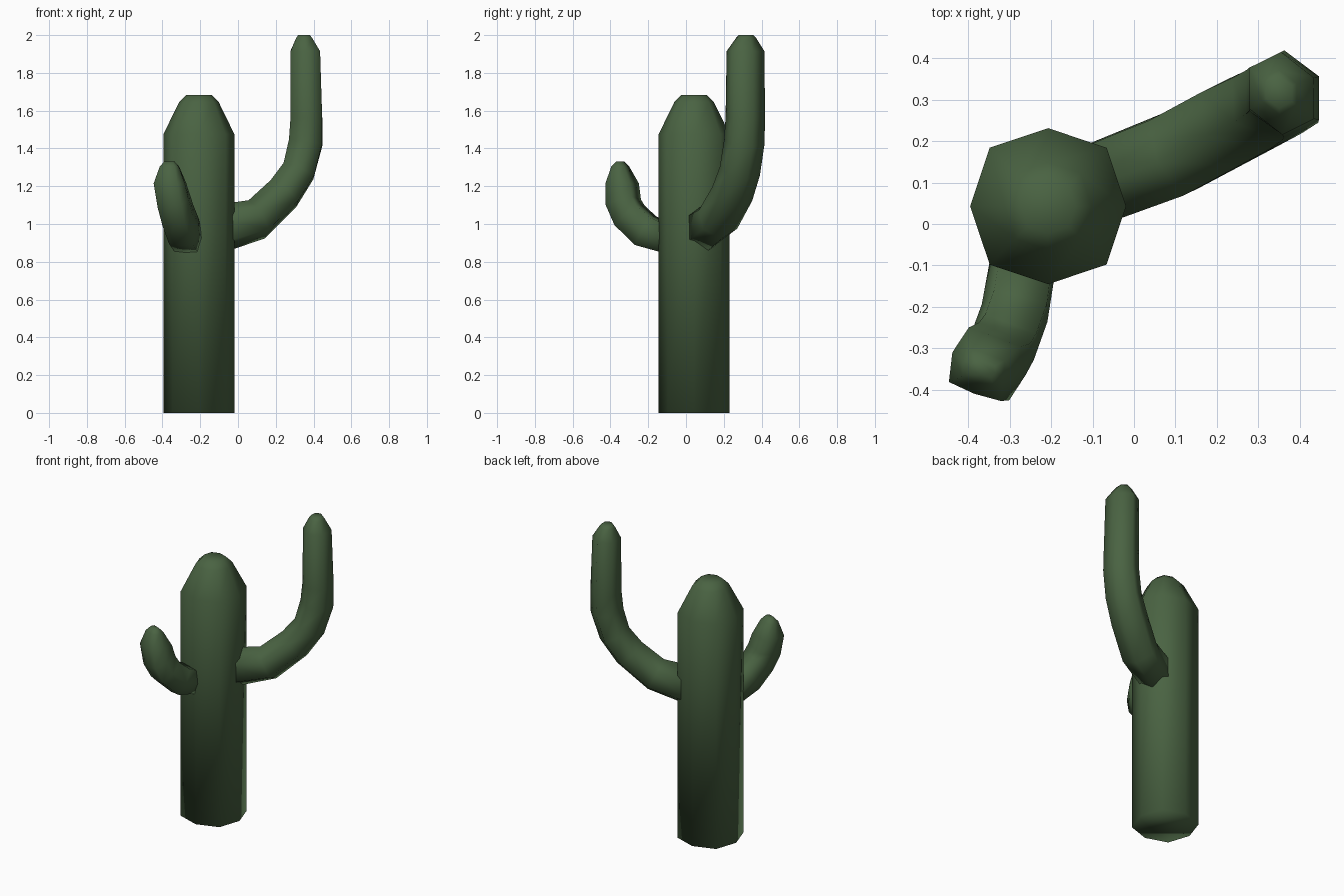
import bpy, bmesh, math
from mathutils import Vector

if "Cube" in bpy.data.objects:
    bpy.data.objects.remove(bpy.data.objects["Cube"])

green = bpy.data.materials.new("cactus green")
green.diffuse_color = (0.068, 0.125, 0.055, 1)
green.use_nodes = True
green.node_tree.nodes["Principled BSDF"].inputs["Base Color"].default_value = green.diffuse_color


def loft(name, rings, cap_start=True):
    """Skin a list of equal-length vertex rings, cap the ends, shade smooth."""
    bm = bmesh.new()
    loops = [[bm.verts.new(p) for p in ring] for ring in rings]
    n = len(loops[0])
    for a, b in zip(loops, loops[1:]):
        for i in range(n):
            j = (i + 1) % n
            bm.faces.new((a[i], a[j], b[j], b[i]))
    bm.faces.new(loops[-1])
    if cap_start:
        bm.faces.new(loops[0][::-1])
    bmesh.ops.recalc_face_normals(bm, faces=bm.faces)
    for f in bm.faces:
        f.smooth = True
    me = bpy.data.meshes.new(name)
    bm.to_mesh(me)
    bm.free()
    me.materials.append(green)
    ob = bpy.data.objects.new(name, me)
    bpy.context.collection.objects.link(ob)
    return ob


def arm(name, path, section):
    """Sweep a section along a path of (x, y, z, in-plane radius, side radius)."""
    pts = [Vector(p[:3]) for p in path]
    plan = pts[-2] - pts[0]
    side = Vector((0, 0, 1)).cross(Vector((plan.x, plan.y, 0))).normalized()
    rings = []
    for i, p in enumerate(path):
        if i >= len(path) - 3:
            t = Vector((0, 0, 1))          # upright, level tip
        else:
            t = (pts[i + 1] - pts[max(i - 1, 0)]).normalized()
        out = side.cross(t).normalized()   # points to the outside of the bend
        s = t.cross(out).normalized()
        rings.append([pts[i] + out * u * p[3] + s * v * p[4] for u, v in section])
    return loft(name, rings)


# Trunk: eight sided column with a rounded top
def trunk_ring(r, z):
    return [(-0.207 + r * k * math.cos(a), 0.043 + r * k * math.sin(a), z)
            for a, k in ((i * math.pi / 4, 1.06 if i % 2 else 1.0) for i in range(8))]


loft("trunk", [trunk_ring(r, z) for r, z in
               ((0.188, 0), (0.188, 1.475), (0.105, 1.645), (0.066, 1.684))])

# Tall arm: hexagonal section with a corner on the outside of the bend
hexagon = [(math.cos(i * math.pi / 3), math.sin(i * math.pi / 3)) for i in range(6)]
arm("tall_arm", [
    (-0.12, 0.085, 0.97, 0.130, 0.110),
    (0.100, 0.170, 1.025, 0.112, 0.115),
    (0.240, 0.245, 1.160, 0.104, 0.115),
    (0.320, 0.285, 1.280, 0.098, 0.112),
    (0.358, 0.308, 1.430, 0.100, 0.110),
    (0.362, 0.314, 1.560, 0.094, 0.108),
    (0.356, 0.315, 1.915, 0.086, 0.104),
    (0.350, 0.318, 1.985, 0.047, 0.055),
    (0.350, 0.318, 2.000, 0.035, 0.040)], hexagon)

# Short arm: boxier section with flat inner and outer sides
boxy = [(1, -0.8), (1.08, 0), (1, 0.8), (0, 1), (-1, 0.8), (-1, -0.8), (0, -1)]
arm("short_arm", [
    (-0.265, -0.08, 0.915, 0.070, 0.080),
    (-0.288, -0.215, 0.965, 0.084, 0.082),
    (-0.318, -0.298, 1.045, 0.080, 0.082),
    (-0.338, -0.332, 1.115, 0.076, 0.084),
    (-0.360, -0.338, 1.215, 0.070, 0.083),
    (-0.363, -0.348, 1.305, 0.035, 0.052),
    (-0.363, -0.348, 1.330, 0.015, 0.030)], boxy)
